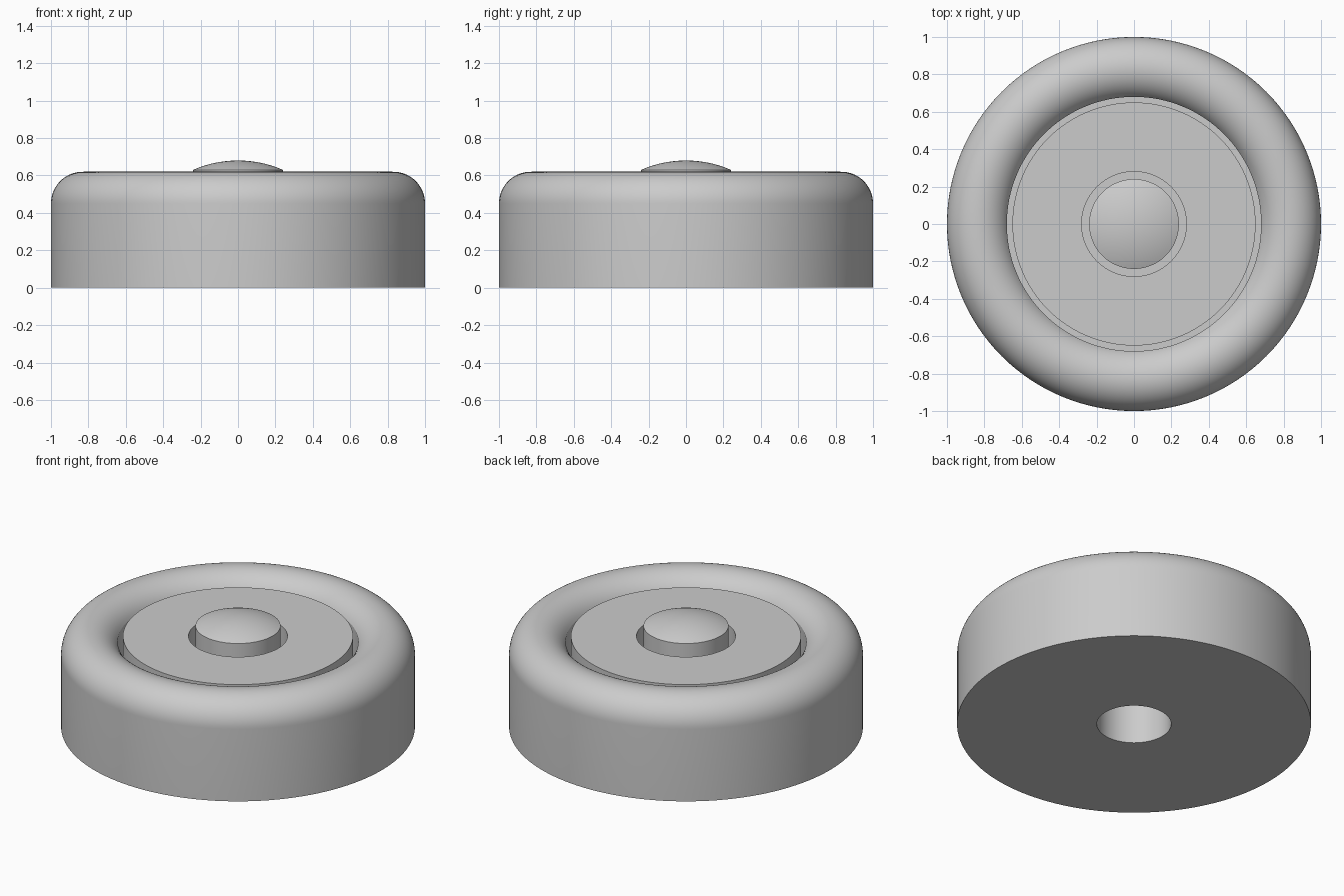
import bpy, bmesh, math

if "Cube" in bpy.data.objects:
    bpy.data.objects.remove(bpy.data.objects["Cube"])

SEG = 128

grey = bpy.data.materials.new("light_grey")
grey.diffuse_color = (0.6, 0.6, 0.6, 1)
grey.use_nodes = True
grey.node_tree.nodes["Principled BSDF"].inputs["Base Color"].default_value = grey.diffuse_color


def arc(cr, cz, rad, a0, a1, n):
    """Points on a circular arc in the (radius, z) plane, angles in degrees."""
    return [(cr + rad * math.cos(math.radians(a0 + (a1 - a0) * i / n)),
             cz + rad * math.sin(math.radians(a0 + (a1 - a0) * i / n)))
            for i in range(n + 1)]


def lathe(name, profile, closed):
    """Revolve a (radius, z) profile around the z axis."""
    bm = bmesh.new()
    rings = []
    for r, z in profile:
        if r < 1e-6:
            rings.append([bm.verts.new((0, 0, z))] * SEG)
        else:
            rings.append([bm.verts.new((r * math.cos(2 * math.pi * i / SEG),
                                        r * math.sin(2 * math.pi * i / SEG), z))
                          for i in range(SEG)])
    pairs = list(zip(rings, rings[1:]))
    if closed:
        pairs.append((rings[-1], rings[0]))
    for a, b in pairs:
        for i in range(SEG):
            j = (i + 1) % SEG
            bm.faces.new(dict.fromkeys((a[i], a[j], b[j], b[i])))
    bmesh.ops.recalc_face_normals(bm, faces=bm.faces)
    mesh = bpy.data.meshes.new(name)
    bm.to_mesh(mesh)
    bm.free()
    mesh.materials.append(grey)
    ob = bpy.data.objects.new(name, mesh)
    bpy.context.collection.objects.link(ob)
    bpy.ops.object.select_all(action='DESELECT')
    ob.select_set(True)
    bpy.context.view_layer.objects.active = ob
    bpy.ops.object.shade_smooth_by_angle(angle=math.radians(25))
    return ob


FLOOR = 0.35

# housing: straight wall, rounded rim, inner well and a hole through the base
rim_end = math.degrees(math.acos((0.68 - 0.83) / 0.17))
lathe("housing", [(0.21, 0), (1, 0)] + arc(0.83, 0.45, 0.17, 0, rim_end, 28)
      + [(0.68, FLOOR), (0.21, FLOOR)], True)

# face plate: flat ring set in the well with a narrow gap around it
lathe("face_plate", [(0.28, FLOOR), (0.65, FLOOR), (0.65, 0.565), (0.28, 0.565)], True)

# button: central plunger with a shallow domed top
h = 0.05
dome_r = (0.24 ** 2 + h ** 2) / (2 * h)
a = math.degrees(math.acos(0.24 / dome_r))
dome = arc(0, 0.68 - dome_r, dome_r, a, 90, 12)
lathe("button", [(0, FLOOR), (0.24, FLOOR)] + dome[:-1] + [(0, 0.68)], False)
